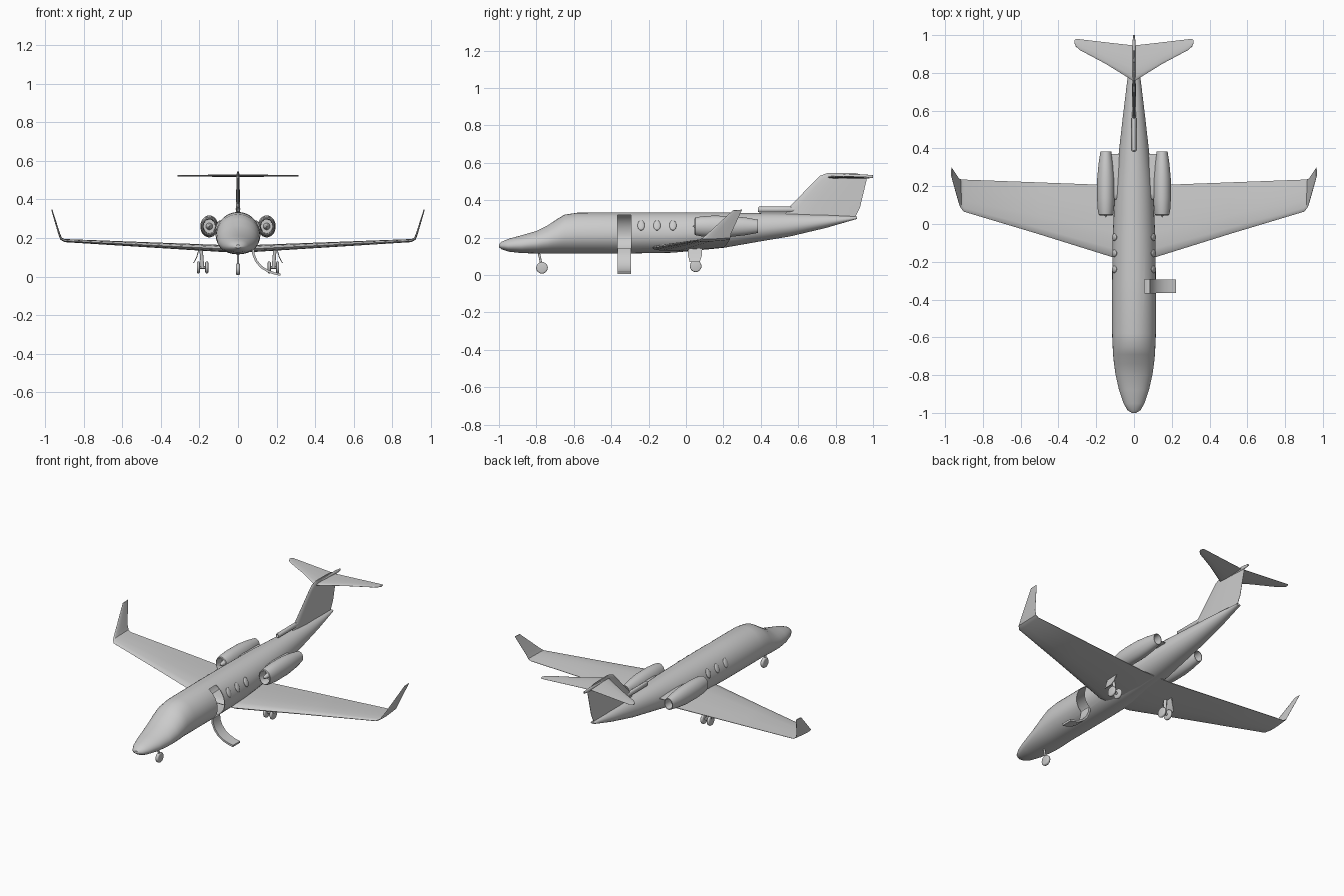
import bpy, bmesh
from math import cos, sin, pi, radians
from mathutils import Vector

if "Cube" in bpy.data.objects:
    bpy.data.objects.remove(bpy.data.objects["Cube"])

GREY = (0.6, 0.6, 0.6, 1)
grey = bpy.data.materials.new("light_grey")
grey.use_nodes = True
grey.diffuse_color = GREY
grey.node_tree.nodes["Principled BSDF"].inputs["Base Color"].default_value = GREY


def finish(obj, angle=35):
    bpy.ops.object.select_all(action="DESELECT")
    obj.select_set(True)
    bpy.context.view_layer.objects.active = obj
    bpy.ops.object.shade_smooth_by_angle(angle=radians(angle))
    return obj


def make(name, bm, angle=35):
    bmesh.ops.recalc_face_normals(bm, faces=bm.faces)
    mesh = bpy.data.meshes.new(name)
    bm.to_mesh(mesh)
    bm.free()
    mesh.materials.append(grey)
    obj = bpy.data.objects.new(name, mesh)
    bpy.context.collection.objects.link(obj)
    return finish(obj, angle)


def loft(name, rings, angle=35):
    """Skin closed rings of points and cap both ends."""
    bm = bmesh.new()
    loops = [[bm.verts.new(p) for p in ring] for ring in rings]
    n = len(loops[0])
    for a, b in zip(loops, loops[1:]):
        for i in range(n):
            j = (i + 1) % n
            bm.faces.new((a[i], a[j], b[j], b[i]))
    bm.faces.new(loops[0])
    bm.faces.new(loops[-1])
    return make(name, bm, angle)


def airfoil(lead, trail, thick, normal):
    """Ring of a thin wing section between its leading and trailing points."""
    lead, trail, normal = Vector(lead), Vector(trail), Vector(normal).normalized()
    half = [(0, 0), (.03, .5), (.12, .85), (.35, 1), (.7, .6), (1, .1)]
    ring = half + [(s, -h) for s, h in reversed(half[1:])]
    return [lead.lerp(trail, s) + normal * h * thick / 2 for s, h in ring]


def lathe(name, profile, centre, squash=1, steps=28):
    """Turn a (y, radius) profile about an axis along y."""
    cx, cz = centre
    rings = [[(cx + squash * r * cos(2 * pi * i / steps), y, cz + r * sin(2 * pi * i / steps))
              for i in range(steps)] for y, r in profile]
    return loft(name, rings)


def rod(name, start, end, radius, steps=12, round_edge=0):
    """Cylinder between two points."""
    start, end = Vector(start), Vector(end)
    axis = end - start
    bm = bmesh.new()
    bmesh.ops.create_cone(bm, cap_ends=True, segments=steps, radius1=radius,
                          radius2=radius, depth=axis.length)
    if round_edge:
        rims = [e for e in bm.edges if abs(e.verts[0].co.z - e.verts[1].co.z) < 1e-6]
        bmesh.ops.bevel(bm, geom=rims, offset=round_edge, segments=3, affect="EDGES", profile=.5)
    bm.transform(axis.to_track_quat("Z", "Y").to_matrix().to_4x4())
    bmesh.ops.translate(bm, verts=bm.verts, vec=(start + end) / 2)
    return make(name, bm)


def wheel(name, x, y, z, radius, width):
    return rod(name, (x - width / 2, y, z), (x + width / 2, y, z), radius, 24, width * .4)


# Fuselage shell: y, half width, belly height, roof height
stations = [(-1, .012, .148, .165), (-.985, .035, .137, .178), (-.95, .055, .125, .193),
            (-.88, .079, .117, .212), (-.8, .097, .115, .235), (-.74, .106, .115, .265),
            (-.69, .111, .115, .298), (-.65, .113, .115, .322), (-.58, .116, .115, .333),
            (-.3, .116, .115, .335), (-.07, .113, .119, .335), (.2, .1, .145, .334),
            (.4, .078, .18, .33), (.56, .06, .207, .327), (.75, .037, .252, .321),
            (.915, .014, .3, .312)]


def hull_ring(y, half, low, high, steps=36):
    mid = low + .45 * (high - low)
    ring = []
    for i in range(steps):
        a = 2 * pi * i / steps
        rise = high - mid if sin(a) > 0 else mid - low
        ring.append((half * cos(a), y, mid + rise * sin(a)))
    return ring


fuselage = loft("fuselage", [hull_ring(*s) for s in stations])

# Doorway cut through the left side of the shell
bm = bmesh.new()
bmesh.ops.create_cube(bm, size=1)
bmesh.ops.scale(bm, vec=(.18, .07, .18), verts=bm.verts)
bmesh.ops.translate(bm, vec=(.12, -.33, .23), verts=bm.verts)
cutter = make("doorway_cutter", bm)
cutter.hide_render = True
shell = fuselage.modifiers.new("shell", "SOLIDIFY")
shell.thickness, shell.offset = .004, -1
cut = fuselage.modifiers.new("doorway", "BOOLEAN")
cut.object, cut.operation, cut.solver = cutter, "DIFFERENCE", "EXACT"
bpy.ops.object.select_all(action="DESELECT")
bpy.context.view_layer.objects.active = fuselage
for m in ("shell", "doorway"):
    bpy.ops.object.modifier_apply(modifier=m)
bpy.data.objects.remove(cutter)
finish(fuselage)

# Curved airstair door, hinged at the sill
path = [Vector(p) for p in ((.078, .145), (.08, .115), (.095, .08), (.12, .05), (.155, .028),
                            (.19, .016), (.22, .01))]
rings = []
for i, p in enumerate(path):
    t = (path[min(i + 1, len(path) - 1)] - path[max(i - 1, 0)]).normalized()
    n = Vector((-t.y, t.x)) * .006
    rings.append([((p + n * k).x, y, (p + n * k).y)
                  for k, y in ((1, -.365), (1, -.295), (-1, -.295), (-1, -.365))])
loft("airstair_door", rings)

# Main wing in one piece, with upturned winglets: x, lead y, trail y, z, thickness, tilt
half_wing = [(.1, -.18, .205, .145, .036, 0), (.5, -.055, .22, .165, .026, 0),
             (.9, .065, .235, .185, .016, .1), (.918, .085, .237, .195, .012, .8),
             (.928, .115, .242, .22, .01, 1.3), (.966, .25, .3, .345, .006, 1.3)]


def wing_ring(side, x, lead, trail, z, thick, tilt):
    return airfoil((side * x, lead, z), (side * x, trail, z + .004), thick,
                   (-side * sin(tilt), 0, cos(tilt)))


# Ring order is shared by both sides, so the skin runs tip to tip
loft("main_wing", [wing_ring(-1, *s) for s in reversed(half_wing)]
     + [wing_ring(1, *s) for s in half_wing])

# Tail fin, its root intake tube and the tip fairing
fin = [(.52, .905, .31, .024), (.55, .93, .36, .022), (.69, .965, .505, .016),
       (.715, .965, .53, .014), (.76, .9, .546, .008)]
loft("tail_fin", [airfoil((0, a, z), (0, b, z), t, (1, 0, 0)) for a, b, z, t in fin])
lathe("fin_root_tube", [(.41, .004), (.385, .011), (.39, .015), (.56, .015), (.6, .008)],
      (0, .35), .8, 16)
lathe("tail_bullet", [(.74, .002), (.78, .009), (.86, .013), (.96, .011), (1, .007)],
      (0, .526), .7, 16)

# Tailplane
half_tail = [(0, .755, .945), (.15, .848, .962), (.285, .92, .978), (.308, .94, .98),
             (.315, .955, .972)]
tail = [(-x, a, b) for x, a, b in reversed(half_tail[1:])] + half_tail
loft("tailplane", [airfoil((x, a, .523), (x, b, .523), .014 - .025 * abs(x), (0, 0, 1))
                   for x, a, b in tail])

# Nose gear
wheel("nose_wheel", 0, -.77, .038, .031, .02)
rod("nose_strut", (0, -.77, .04), (0, -.788, .125), .006)

nacelle = [(.1, .001), (.1, .036), (.06, .037), (.046, .042), (.05, .047), (.08, .053),
           (.14, .057), (.24, .056), (.32, .047), (.385, .035), (.385, .031), (.33, .028),
           (.33, .001)]
for side, word in ((1, "left"), (-1, "right")):
    # Engine pod, spinner and pylon
    lathe(word + "_engine", nacelle, (side * .149, .26), .82)
    lathe(word + "_spinner", [(.035, .001), (.05, .01), (.1, .018)], (side * .149, .26), 1, 16)
    loft(word + "_pylon", [airfoil((side * x, .13, .27), (side * x, .37, .27), .026, (0, 0, 1))
                           for x in (.05, .125)])

    # Oval cabin windows
    for k, y in enumerate((-.24, -.155, -.07)):
        bm = bmesh.new()
        bmesh.ops.create_uvsphere(bm, u_segments=20, v_segments=10, radius=1)
        bmesh.ops.scale(bm, vec=(.008, .019, .029), verts=bm.verts)
        pane = make(f"{word}_window_{k + 1}", bm)
        pane.location = (side * .104, y, .265)
        pane.rotation_euler.y = -side * .4

    # Main gear: twin wheels, axle, leg and slanted door
    x = side * .184
    for name, dx in (("outer", .022), ("inner", -.022)):
        wheel(f"{word}_{name}_wheel", x + side * dx, .052, .047, .031, .016)
    rod(word + "_axle", (x - .022, .052, .047), (x + .022, .052, .047), .007)
    rod(word + "_main_leg", (x, .052, .045), (x + side * .008, .045, .15), .009)
    loft(word + "_gear_door", [[(side * (px + dx), y, z) for dx, y in
                                ((0, a), (.005, a), (.005, b), (0, b))]
                               for px, z, a, b in ((.198, .148, .01, .088), (.212, .1, .012, .084),
                                                   (.228, .07, .02, .074))])
